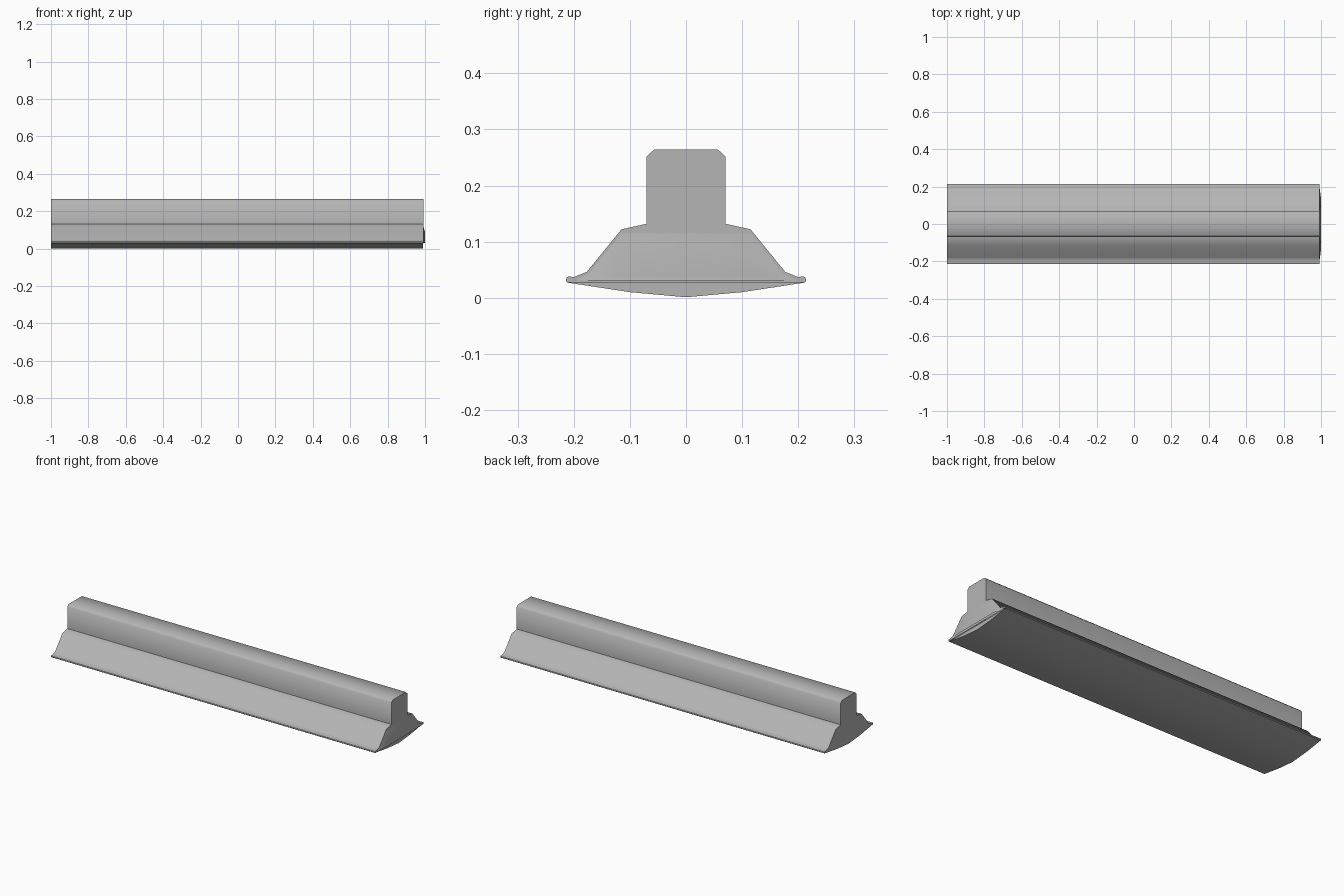
import bpy, bmesh, math

if "Cube" in bpy.data.objects:
    bpy.data.objects.remove(bpy.data.objects["Cube"])

grey = bpy.data.materials.new("mid_grey")
grey.diffuse_color = (0.46, 0.46, 0.46, 1.0)
grey.use_nodes = True
grey.node_tree.nodes["Principled BSDF"].inputs["Base Color"].default_value = grey.diffuse_color


def mirrored(half):
    """Complete a half profile (y >= 0) with its mirror image."""
    return half + [(-y, z) for y, z in reversed(half) if y > 0]


def extrude(name, pts, x0, x1, scale=1.0, zc=0.0):
    """Extrude a y-z profile along x, open between last and first point.
    The far end may shrink by scale about height zc."""
    bm = bmesh.new()
    a = [bm.verts.new((x0, y, z)) for y, z in pts]
    b = [bm.verts.new((x1, y * scale, zc + (z - zc) * scale)) for y, z in pts]
    bm.faces.new(a[::-1])
    bm.faces.new(b)
    for i in range(len(pts) - 1):
        bm.faces.new((a[i], a[i + 1], b[i + 1], b[i]))
    bmesh.ops.recalc_face_normals(bm, faces=bm.faces)
    me = bpy.data.meshes.new(name)
    bm.to_mesh(me)
    bm.free()
    me.materials.append(grey)
    ob = bpy.data.objects.new(name, me)
    bpy.context.collection.objects.link(ob)
    ob.select_set(True)
    bpy.context.view_layer.objects.active = ob
    bpy.ops.object.shade_smooth_by_angle(angle=math.radians(50))
    ob.select_set(False)


# Housing: raised box with chamfered top, sloping reflector wings and rolled lips
wing = [(0.211, 0.027), (0.214, 0.030), (0.213, 0.036), (0.209, 0.038),
        (0.200, 0.037), (0.177, 0.046), (0.115, 0.122), (0.070, 0.132)]
box = [(0.070, 0.252), (0.057, 0.264)]
extrude("housing", mirrored(wing + box), -1.0, 0.992)

# Shallow convex diffuser closing the underside
extrude("diffuser", mirrored([(0.211, 0.027), (0.10, 0.010), (0.0, 0.001)]), -1.0, 0.988)

# Slight bulge on the right-hand end
plate = [(0.195, 0.031), (0.172, 0.044), (0.115, 0.115)]
extrude("end_bulge", mirrored(plate), 0.992, 1.0, scale=0.7, zc=0.031)
